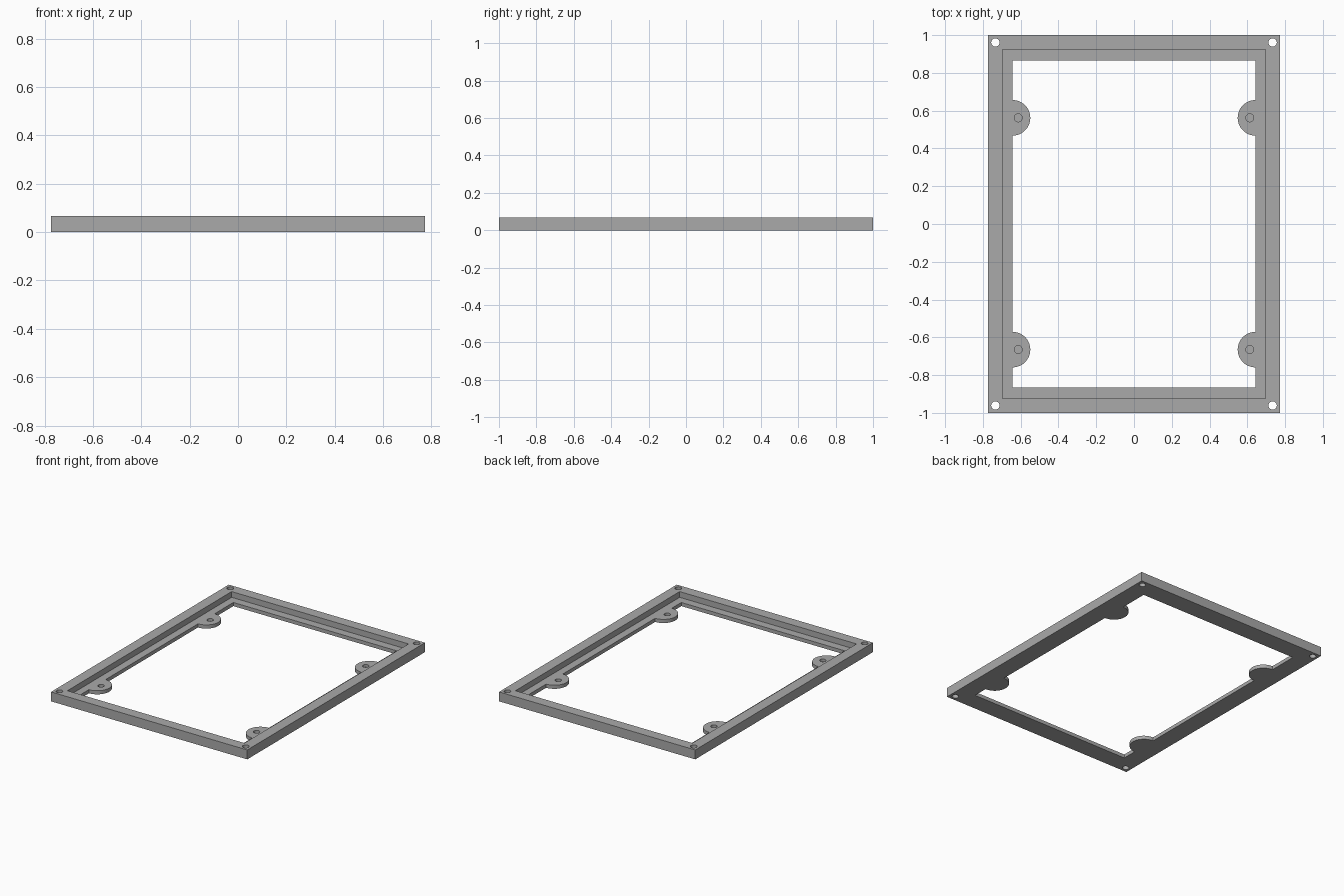
import bpy
import math

default = bpy.data.objects.get("Cube")
if default:
    bpy.data.objects.remove(default, do_unlink=True)

HEIGHT, LEDGE = 0.067, 0.026
TAB_YS = (0.562, -0.665)

grey = bpy.data.materials.new("plain grey")
grey.use_nodes = True
colour = (0.4, 0.4, 0.4, 1)
grey.diffuse_color = colour
grey.node_tree.nodes["Principled BSDF"].inputs["Base Color"].default_value = colour


def box(name, half_x, half_y, z0, z1):
    bpy.ops.mesh.primitive_cube_add(size=2, location=(0, 0, (z0 + z1) / 2))
    ob = bpy.context.object
    ob.name = name
    ob.scale = (half_x, half_y, (z1 - z0) / 2)
    bpy.ops.object.transform_apply(location=True, scale=True)
    ob.data.materials.append(grey)
    return ob


def cylinder(name, x, y, radius, z0, z1, sides=32):
    bpy.ops.mesh.primitive_cylinder_add(vertices=sides, radius=radius, depth=z1 - z0,
                                        location=(x, y, (z0 + z1) / 2))
    ob = bpy.context.object
    ob.name = name
    ob.data.materials.append(grey)
    return ob


def cut(target, cutter):
    """Subtract the cutter from the target and discard it."""
    mod = target.modifiers.new("cut", 'BOOLEAN')
    mod.operation = 'DIFFERENCE'
    mod.solver = 'EXACT'
    mod.object = cutter
    bpy.context.view_layer.objects.active = target
    bpy.ops.object.modifier_apply(modifier=mod.name)
    bpy.data.objects.remove(cutter, do_unlink=True)


# Outer frame with a recess that leaves a thin ledge
frame = box("frame", 0.773, 1.0, 0, HEIGHT)
cut(frame, box("recess", 0.697, 0.924, LEDGE, 0.2))

# Central opening, shaped to leave four rounded mounting tabs
opening = box("opening", 0.643, 0.866, -0.1, 0.2)
for side in (-1, 1):
    for y in TAB_YS:
        cut(opening, cylinder("tab", side * 0.643, y, 0.094, -0.2, 0.3, 64))
cut(frame, opening)

# Blind holes in the tabs and through holes in the corners
for side in (-1, 1):
    for y in TAB_YS:
        cut(frame, cylinder("tab_hole", side * 0.613, y, 0.021, 0.008, 0.1))
    for end in (-1, 1):
        cut(frame, cylinder("corner_hole", side * 0.734, end * 0.961, 0.022, -0.1, 0.2))

# Smooth the round walls, keep the edges crisp
bpy.ops.object.select_all(action='DESELECT')
frame.select_set(True)
bpy.context.view_layer.objects.active = frame
bpy.ops.object.shade_smooth_by_angle(angle=math.radians(30))
